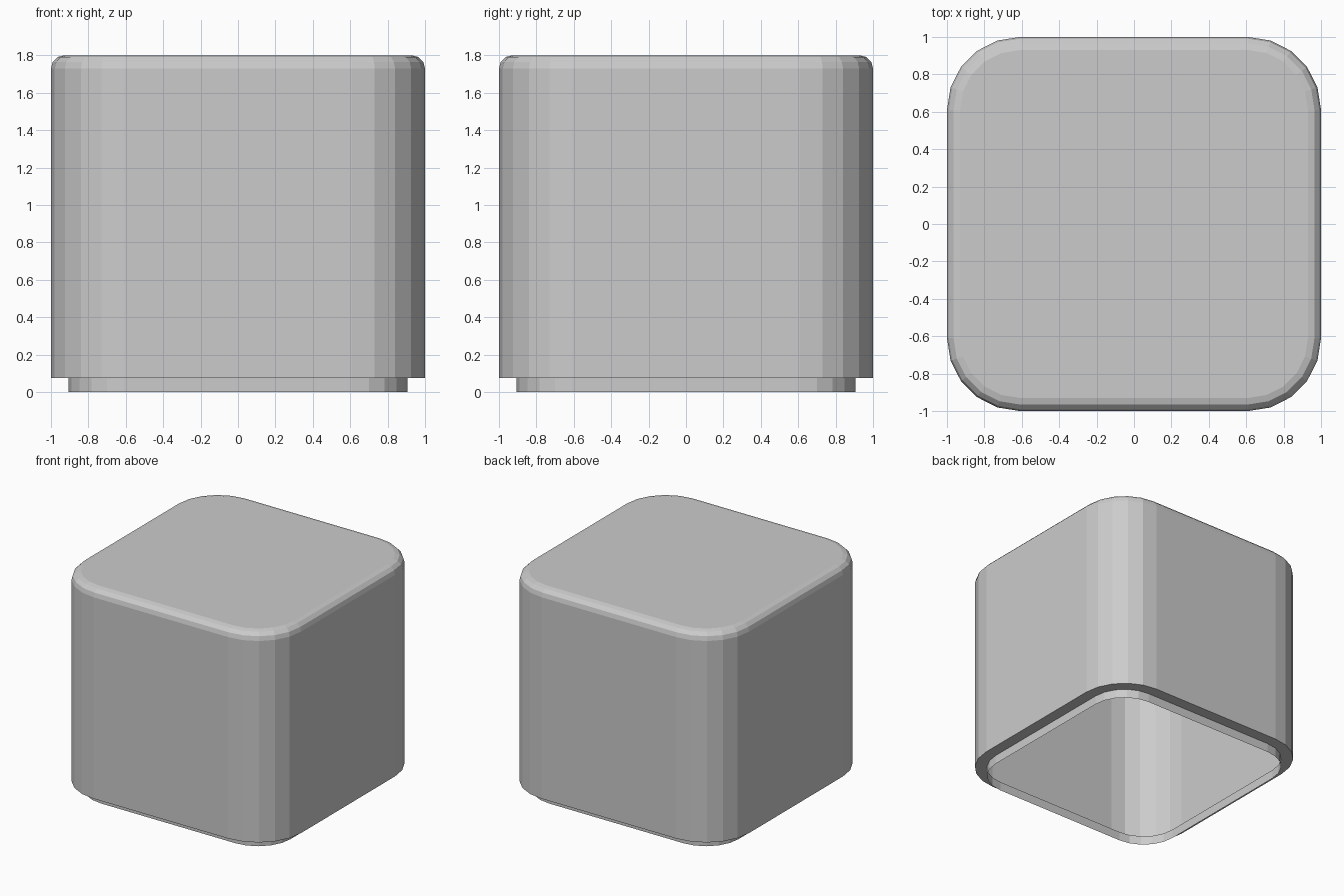
import bpy, bmesh, math

if "Cube" in bpy.data.objects:
    bpy.data.objects.remove(bpy.data.objects["Cube"])

CENTRE = 0.61      # corner arc centre on x and y
CORNER_SEGS = 5
BEVEL, BEVEL_SEGS = 0.07, 3
TOP, STEP, HALF, BASE_HALF = 1.8, 0.075, 1.0, 0.905


def ring(bm, half, z):
    """Rounded-square loop, corners concentric about CENTRE."""
    r = half - CENTRE
    verts = []
    for q, (sx, sy) in enumerate([(1, 1), (-1, 1), (-1, -1), (1, -1)]):
        for i in range(CORNER_SEGS + 1):
            a = math.pi / 2 * (q + i / CORNER_SEGS)
            verts.append(bm.verts.new((sx * CENTRE + r * math.cos(a),
                                       sy * CENTRE + r * math.sin(a), z)))
    return verts


# Section from the open foot up, over the ledge, to the softened top edge
profile = [(BASE_HALF, 0), (BASE_HALF, STEP), (HALF, STEP)]
for i in range(BEVEL_SEGS + 1):
    a = math.pi / 2 * i / BEVEL_SEGS
    profile.append((HALF - BEVEL + BEVEL * math.cos(a),
                    TOP - BEVEL + BEVEL * math.sin(a)))

bm = bmesh.new()
rings = [ring(bm, h, z) for h, z in profile]
for lo, hi in zip(rings, rings[1:]):
    n = len(lo)
    for i in range(n):
        j = (i + 1) % n
        bm.faces.new((lo[i], lo[j], hi[j], hi[i]))
bm.faces.new(rings[-1])  # flat top; the underside stays open

mesh = bpy.data.meshes.new("rounded_box_shell")
bm.to_mesh(mesh)
bm.free()
obj = bpy.data.objects.new("rounded_box_shell", mesh)
bpy.context.collection.objects.link(obj)
